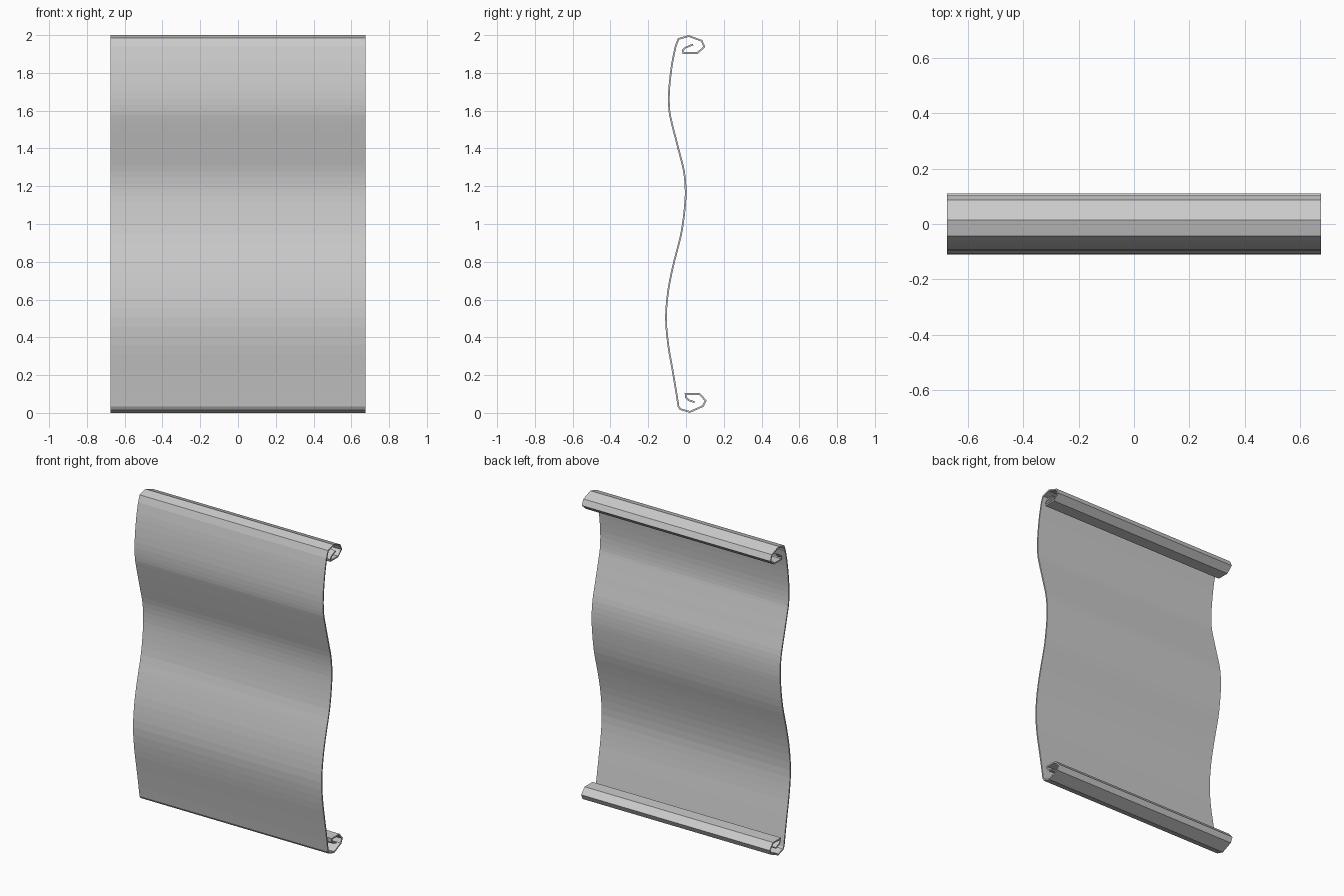
import bpy, bmesh
from mathutils import Vector

if "Cube" in bpy.data.objects:
    bpy.data.objects.remove(bpy.data.objects["Cube"])

HALF_W = 0.675   # half width of the sheet
T = 0.009        # sheet thickness

# Side profile (y, z): angular top curl, wavy sheet, angular bottom curl
top_curl = [(0.037, 1.95), (-0.005, 1.933), (-0.018, 1.918), (-0.014, 1.905), (0.06, 1.905),
            (0.097, 1.938), (0.083, 1.97), (0.015, 1.995), (-0.04, 1.98)]
wave = [(-0.055, 1.94), (-0.075, 1.84), (-0.09, 1.70), (-0.088, 1.60), (-0.074, 1.53),
        (-0.037, 1.385), (-0.011, 1.28), (-0.002, 1.18), (-0.007, 1.08), (-0.026, 0.945),
        (-0.063, 0.80), (-0.093, 0.655), (-0.106, 0.505), (-0.094, 0.36), (-0.07, 0.22),
        (-0.05, 0.10)]
bottom_curl = [(-0.04, 0.035), (-0.03, 0.02), (0.02, 0.005), (0.09, 0.036), (0.104, 0.065),
               (0.072, 0.10), (-0.002, 0.10), (0.0, 0.082), (0.012, 0.068), (0.045, 0.057)]


def smooth(pts, steps):
    """Catmull-Rom resampling of a polyline."""
    p = [Vector(q) for q in pts]
    p = [2 * p[0] - p[1]] + p + [2 * p[-1] - p[-2]]
    out = []
    for a, b, c, d in zip(p, p[1:], p[2:], p[3:]):
        for i in range(steps):
            t = i / steps
            out.append(0.5 * (2 * b + (c - a) * t + (2 * a - 5 * b + 4 * c - d) * t * t
                              + (3 * b - a - 3 * c + d) * t ** 3))
    return out + [p[-2]]


def offset(path, dist):
    """Mitred sideways offset of a polyline."""
    out = []
    for i, p in enumerate(path):
        d0 = (p - path[max(i - 1, 0)]).normalized()
        d1 = (path[min(i + 1, len(path) - 1)] - p).normalized()
        m = (d0 + d1).normalized()
        n = Vector((-m.y, m.x))
        cos = max(0.6, m.dot(d1 if d1.length else d0))
        out.append(p + n * dist / cos)
    return out


path = [Vector(q) for q in top_curl] + smooth(wave, 3) + [Vector(q) for q in bottom_curl]
sides = [offset(path, T / 2), offset(path, -T / 2)]

# Scroll sheet: thick ribbon swept across x
bm = bmesh.new()
grid = [[[bm.verts.new((x, p.x, p.y)) for p in side] for side in sides]
        for x in (-HALF_W, HALF_W)]
(la, lb), (ra, rb) = grid
for i in range(len(path) - 1):
    for u, v in ((la, ra), (ra, rb), (rb, lb), (lb, la)):
        bm.faces.new((u[i], u[i + 1], v[i + 1], v[i]))
for e in (0, -1):
    bm.faces.new((la[e], ra[e], rb[e], lb[e]))
bmesh.ops.recalc_face_normals(bm, faces=bm.faces)
mesh = bpy.data.meshes.new("scroll_sheet")
bm.to_mesh(mesh)
bm.free()
mat = bpy.data.materials.new("light grey")
mat.diffuse_color = (0.6, 0.6, 0.6, 1)
mat.use_nodes = True
mat.node_tree.nodes["Principled BSDF"].inputs["Base Color"].default_value = mat.diffuse_color
mesh.materials.append(mat)
bpy.context.collection.objects.link(bpy.data.objects.new("scroll_sheet", mesh))
